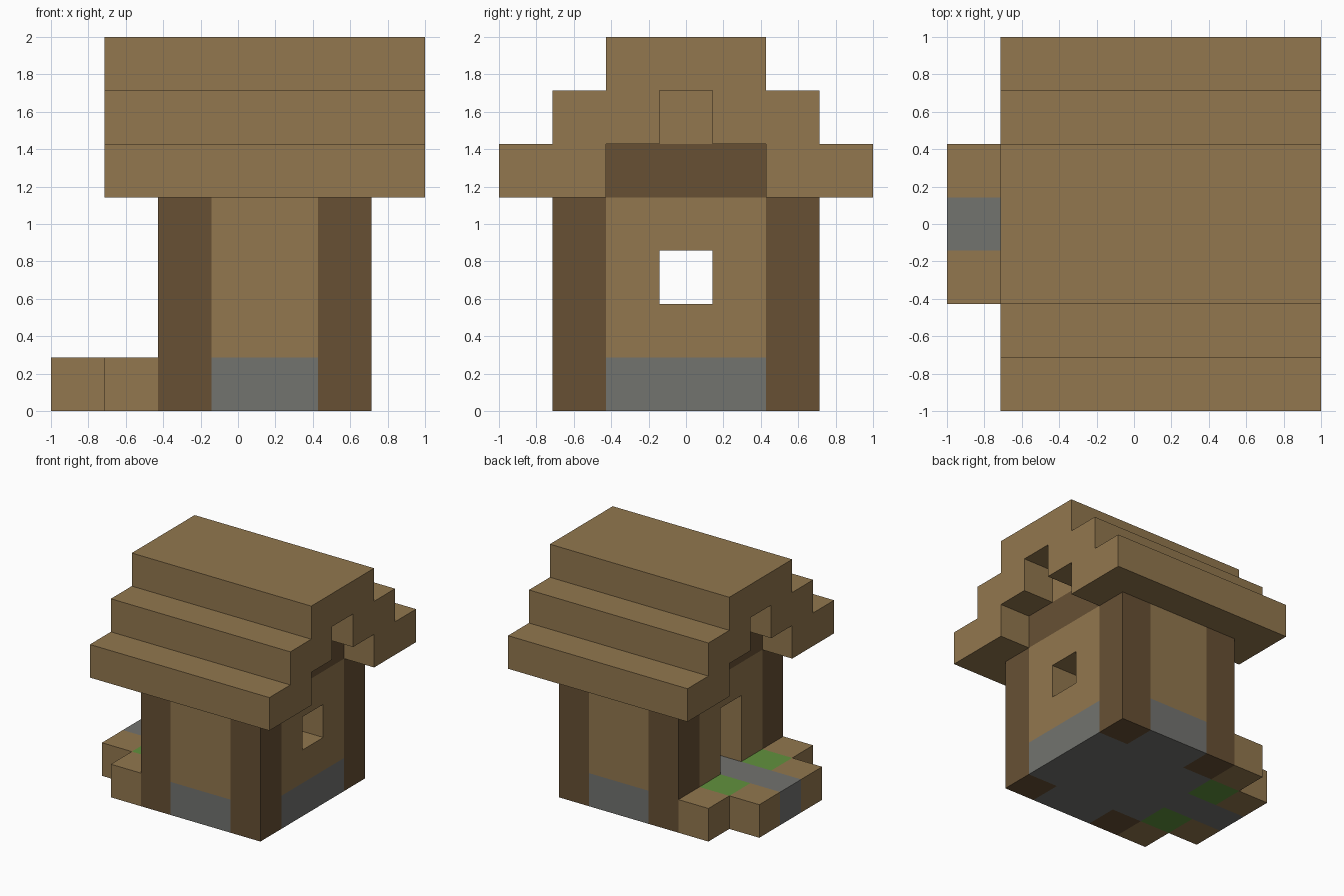
import bpy
import bmesh
from mathutils import Vector

cube = bpy.data.objects.get("Cube")
if cube:
    bpy.data.objects.remove(cube, do_unlink=True)

U = 2 / 7                          # one block
ORIGIN = Vector((-3.5, -3.5, 0))   # block grid corner, in blocks


def material(name, rgb):
    linear = [((c / 255 + 0.055) / 1.055) ** 2.4 for c in rgb] + [1]
    mat = bpy.data.materials.new(name)
    mat.use_nodes = True
    mat.diffuse_color = linear
    bsdf = next(n for n in mat.node_tree.nodes if n.type == 'BSDF_PRINCIPLED')
    bsdf.inputs["Base Color"].default_value = linear
    bsdf.inputs["Roughness"].default_value = 0.9
    return mat


planks = material("plank_tan", (146, 119, 78))
timber = material("timber_brown", (103, 80, 52))
stone = material("stone_grey", (114, 115, 111))
grass = material("grass_green", (97, 146, 61))


def blocks(name, mat, axis, cells, start, length):
    """Extrude a flat set of unit cells along an axis (0 = x, 1 = y, 2 = z)."""
    a, b = [i for i in range(3) if i != axis]
    bm = bmesh.new()
    for u, v in sorted(cells):
        corners = []
        for du, dv in ((0, 0), (1, 0), (1, 1), (0, 1)):
            p = Vector()
            p[axis], p[a], p[b] = start, u + du, v + dv
            corners.append(bm.verts.new((p + ORIGIN) * U))
        bm.faces.new(corners)
    bmesh.ops.remove_doubles(bm, verts=bm.verts[:], dist=0.001)
    new = bmesh.ops.extrude_face_region(bm, geom=bm.faces[:])["geom"]
    shift = Vector()
    shift[axis] = length * U
    moved = [g for g in new if isinstance(g, bmesh.types.BMVert)]
    bmesh.ops.translate(bm, verts=moved, vec=shift)
    bmesh.ops.recalc_face_normals(bm, faces=bm.faces[:])
    bmesh.ops.dissolve_limit(bm, angle_limit=0.01, verts=bm.verts[:], edges=bm.edges[:])
    mesh = bpy.data.meshes.new(name)
    bm.to_mesh(mesh)
    bm.free()
    mesh.materials.append(mat)
    obj = bpy.data.objects.new(name, mesh)
    bpy.context.collection.objects.link(obj)
    return obj


def rect(u0, u1, v0, v1):
    return {(u, v) for u in range(u0, u1) for v in range(v0, v1)}


# Foundation and corner posts
posts = {(x, y) for x in (2, 5) for y in (1, 5)}
blocks("stone_floor", stone, 2, rect(2, 6, 1, 6) - posts, 0, 1)
for x, y in sorted(posts):
    side = "left" if x == 5 else "right"
    end = "front" if y == 1 else "back"
    blocks(f"{end}_{side}_post", timber, 2, {(x, y)}, 0, 4)

# Plank walls, with a window in one end and a doorway in the other
blocks("front_wall", planks, 1, rect(3, 5, 1, 4), 1, 1)
blocks("back_wall", planks, 1, rect(3, 5, 1, 4), 5, 1)
end_wall = rect(2, 5, 1, 4)
blocks("window_wall", planks, 0, end_wall - {(3, 2)}, 5, 1)
blocks("door_wall", planks, 0, end_wall - {(3, 1), (3, 2)}, 2, 1)

# Gable beams and the filler blocks above them
for side, x in (("left", 5), ("right", 2)):
    blocks(f"{side}_gable_beam", timber, 0, rect(2, 5, 4, 5), x, 1)
    blocks(f"{side}_gable_block", planks, 0, {(3, 5)}, x, 1)

# Stepped roof: symmetric profile run along the ridge
slope = {(0, 4), (1, 4), (1, 5), (2, 5), (2, 6), (3, 6)}
blocks("stepped_roof", planks, 0, slope | {(6 - y, z) for y, z in slope}, 1, 6)

# Doorstep path with planters on both sides
blocks("stone_path", stone, 2, rect(0, 2, 3, 4), 0, 1)
for side, bed, corners in (("front", 2, {(0, 2), (1, 1)}), ("back", 4, {(0, 4), (1, 5)})):
    blocks(f"{side}_grass_bed", grass, 2, {(1, bed)}, 0, 1)
    for n, cell in enumerate(sorted(corners), 1):
        blocks(f"{side}_planter_edge_{n}", planks, 2, {cell}, 0, 1)
